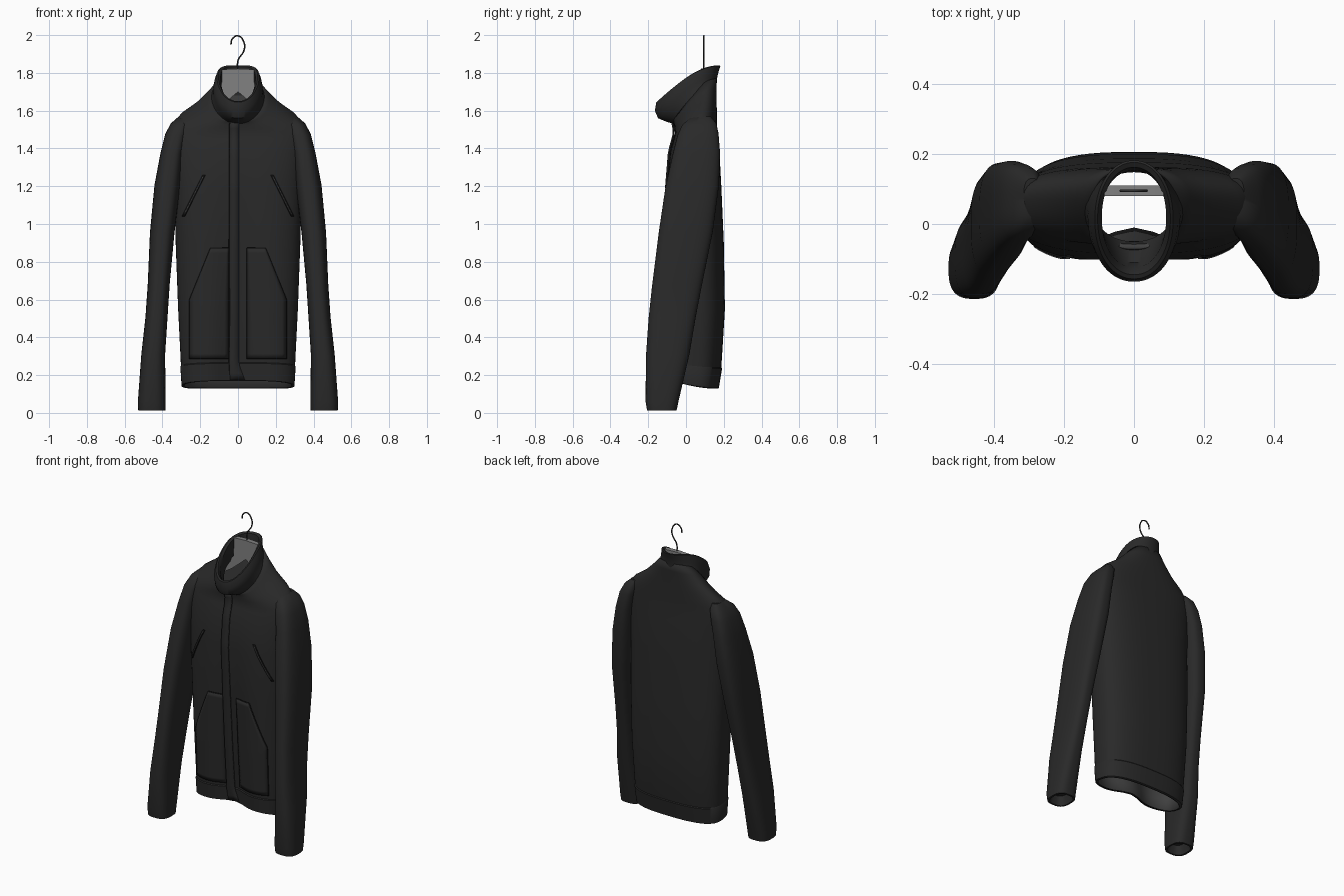
import bpy, bmesh, math

if "Cube" in bpy.data.objects:
    bpy.data.objects.remove(bpy.data.objects["Cube"])

def mat(name, v):
    m = bpy.data.materials.new(name)
    m.diffuse_color = (v, v, v, 1)
    m.use_nodes = True
    m.node_tree.nodes["Principled BSDF"].inputs["Base Color"].default_value = m.diffuse_color
    return m

CLOTH = mat("black cloth", 0.022)
SEAM = mat("seam black", 0.006)
LINING = mat("dark grey lining", 0.05)
ZIP = mat("zip grey", 0.09)
HANGER = mat("hanger grey", 0.22)
METAL = mat("hook dark metal", 0.03)
N = 64

def make(name, bm, mats, smooth=40):
    me = bpy.data.meshes.new(name)
    bm.to_mesh(me)
    bm.free()
    ob = bpy.data.objects.new(name, me)
    bpy.context.collection.objects.link(ob)
    for m in mats:
        me.materials.append(m)
    bpy.ops.object.select_all(action='DESELECT')
    ob.select_set(True)
    bpy.context.view_layer.objects.active = ob
    bpy.ops.object.shade_smooth_by_angle(angle=math.radians(smooth))
    return ob

def power(v, e):
    return math.copysign(abs(v) ** e, v)

def rise(t):
    return math.sin(t * math.pi / 2)

def sag(x, z):
    """The front falls inwards along the centre, more towards the hem"""
    return .06 * min(1, max(0, (1.4 - z) / 1.1)) * math.exp(-(x / .11) ** 2)

def loft(name, rings, mats, n=2.0, caps=False, sagging=False):
    """rings: (centre x, half width, front y, back y, front z, back z)"""
    bm = bmesh.new()
    rows = []
    for cx, hw, yf, yb, zf, zb in rings:
        row = []
        for i in range(N):
            a = 2 * math.pi * i / N
            c, s = power(math.cos(a), 2 / n), power(math.sin(a), 2 / n)
            t = (s + 1) / 2
            x, y, z = cx + hw * c, yf + (yb - yf) * t, zf + (zb - zf) * rise(t)
            if sagging and s < 0:
                y += sag(x, zf)
            row.append(bm.verts.new((x, y, z)))
        rows.append(row)
    for a, b in zip(rows, rows[1:]):
        for i in range(N):
            j = (i + 1) % N
            bm.faces.new((a[i], a[j], b[j], b[i]))
    if caps:
        bm.faces.new(rows[0][::-1])
        bm.faces.new(rows[-1])
    return make(name, bm, mats)

# Body shell, open at hem and neck, with a grey lining inside
BODY = [(0, .292, -.080, .165, .172, .13), (0, .302, -.092, .187, .27, .24),
        (0, .317, -.100, .206, .55, .55), (0, .330, -.105, .200, .90, .90),
        (0, .337, -.108, .187, 1.20, 1.20), (0, .350, -.085, .176, 1.38, 1.40),
        (0, .362, -.065, .166, 1.45, 1.48), (0, .352, -.058, .164, 1.48, 1.54),
        (0, .300, -.060, .163, 1.505, 1.605), (0, .225, -.062, .162, 1.525, 1.66),
        (0, .165, -.066, .162, 1.54, 1.72), (0, .120, -.075, .163, 1.545, 1.77)]
body = loft("body", BODY, [CLOTH, LINING], n=2.7, sagging=True)
m = body.modifiers.new("thickness", 'SOLIDIFY')
m.thickness, m.offset, m.material_offset = .01, -1, 1

def front_y(x, z):
    """Position of the body's front surface"""
    for a, b in zip(BODY, BODY[1:]):
        if z <= b[4]:
            break
    t = min(1, max(0, (z - a[4]) / (b[4] - a[4])))
    hw, yf, yb = (a[k] + (b[k] - a[k]) * t for k in (1, 2, 3))
    u = min(1, abs(x) / hw) ** 2.7
    return (yf + yb) / 2 - (yb - yf) / 2 * (1 - u) ** (1 / 2.7) + sag(x, z)

# Hem band
loft("hem_band", [(0, .292, -.080, .166, .170, .128), (0, .299, -.088, .174, .172, .132),
                  (0, .305, -.097, .191, .262, .235), (0, .300, -.088, .185, .270, .243)],
     [CLOTH], n=2.7, sagging=True)

# Standing collar folded over at the rim, low at the front
loft("collar", [(0, .150, -.060, .161, 1.530, 1.72), (0, .134, -.100, .163, 1.540, 1.75),
                (0, .131, -.148, .166, 1.560, 1.78), (0, .124, -.165, .173, 1.600, 1.81),
                (0, .112, -.157, .182, 1.645, 1.837), (0, .104, -.145, .176, 1.650, 1.84),
                (0, .092, -.125, .162, 1.630, 1.832), (0, .094, -.110, .153, 1.570, 1.77),
                (0, .115, -.050, .148, 1.530, 1.68)],
     [CLOTH], n=2.1)

# Sleeves: cuffs hang forward; (inner x, outer x, front y, back y, z)
SLEEVE = [(.41, .50, -.185, -.075, .07), (.395, .515, -.195, -.062, .012),
          (.385, .528, -.206, -.050, .012), (.383, .530, -.214, -.040, .06),
          (.386, .512, -.212, .018, .30), (.373, .490, -.198, .052, .50),
          (.362, .478, -.180, .085, .67), (.336, .466, -.145, .142, .95),
          (.305, .442, -.108, .175, 1.20), (.290, .410, -.070, .180, 1.37),
          (.270, .385, -.045, .172, 1.47), (.260, .355, -.020, .160, 1.525),
          (.265, .315, .020, .130, 1.56)]
for s, side in ((1, "right"), (-1, "left")):
    loft("sleeve_" + side, [(s * (a + b) / 2, (b - a) / 2, f, k, z, z + (.01 if z > .1 else 0))
                            for a, b, f, k, z in SLEEVE], [CLOTH], n=2.8, caps=True)

def panel(name, left, right, z0, z1, off, m, nx=8, nz=16):
    """Thin plate following the front of the body between two edge functions of z"""
    bm = bmesh.new()
    g = []
    for k in range(nz + 1):
        z = z0 + (z1 - z0) * k / nz
        xs = sorted((left(z), right(z)))
        row = []
        for i in range(nx + 1):
            x = xs[0] + (xs[1] - xs[0]) * i / nx
            row.append(bm.verts.new((x, front_y(x, z) - off, z)))
        g.append(row)
    for a, b in zip(g, g[1:]):
        for i in range(nx):
            bm.faces.new((a[i], a[i + 1], b[i + 1], b[i]))
    ob = make(name, bm, [m])
    mod = ob.modifiers.new("thickness", 'SOLIDIFY')
    mod.thickness, mod.offset = .008, -1

# Front placket with a dark seam on its left edge
panel("placket_seam", lambda z: -.048, lambda z: -.02, .185, 1.53, .008, SEAM, 2, 40)
panel("placket", lambda z: -.043, lambda z: .004 + .03 * max(0, (.26 - z) / .08),
      .175, 1.54, .012, CLOTH, 2, 40)

# Slanted hand pockets with seam border, and slanted chest zips
def slant(z, grow):
    return (.255 if z < .6 else .255 - .11 * (z - .6) / .27) + grow

for s, side in ((1, "right"), (-1, "left")):
    panel("pocket_seam_" + side, lambda z: s * .046, lambda z: s * slant(z, .004),
          .286, .874, .006, SEAM, 10, 26)
    panel("pocket_" + side, lambda z: s * .051, lambda z: s * slant(z, -.001),
          .291, .869, .009, CLOTH, 10, 26)
    mid = lambda z: .285 - .105 * (z - 1.05) / .21
    panel("chest_zip_flap_" + side, lambda z: s * (mid(z) - .007), lambda z: s * (mid(z) + .007),
          1.04, 1.26, .006, SEAM, 2, 10)
    panel("chest_zip_" + side, lambda z: s * (mid(z) - .002), lambda z: s * (mid(z) + .002),
          1.05, 1.25, .009, ZIP, 1, 10)

# Hanger: flat yoke with sloping arms and an arched underside
half = [(.085, 1.818), (.088, 1.70), (.14, 1.635), (.27, 1.53), (.27, 1.505), (.10, 1.615)]
outline = [(0, 1.822)] + half + [(0, 1.70)] + [(-x, z) for x, z in half[::-1]]
bm = bmesh.new()
f = bm.faces.new([bm.verts.new((x, .08, z)) for x, z in outline])
ext = bmesh.ops.extrude_face_region(bm, geom=[f])
bmesh.ops.translate(bm, vec=(0, .03, 0), verts=[v for v in ext["geom"] if isinstance(v, bmesh.types.BMVert)])
bmesh.ops.recalc_face_normals(bm, faces=bm.faces)
make("hanger", bm, [HANGER], 20)

# Hanger hook
cu = bpy.data.curves.new("hanger_hook", 'CURVE')
cu.dimensions = '3D'
cu.bevel_depth = .004
cu.bevel_resolution = 2
cu.use_fill_caps = True
pts = [(0, 1.80), (0, 1.865), (.032, 1.92), (.032, 1.96), (0, 1.996), (-.03, 1.98), (-.038, 1.95)]
sp = cu.splines.new('BEZIER')
sp.bezier_points.add(len(pts) - 1)
for p, (x, z) in zip(sp.bezier_points, pts):
    p.co = (x, .095, z)
    p.handle_left_type = p.handle_right_type = 'AUTO'
cu.materials.append(METAL)
bpy.context.collection.objects.link(bpy.data.objects.new("hanger_hook", cu))
